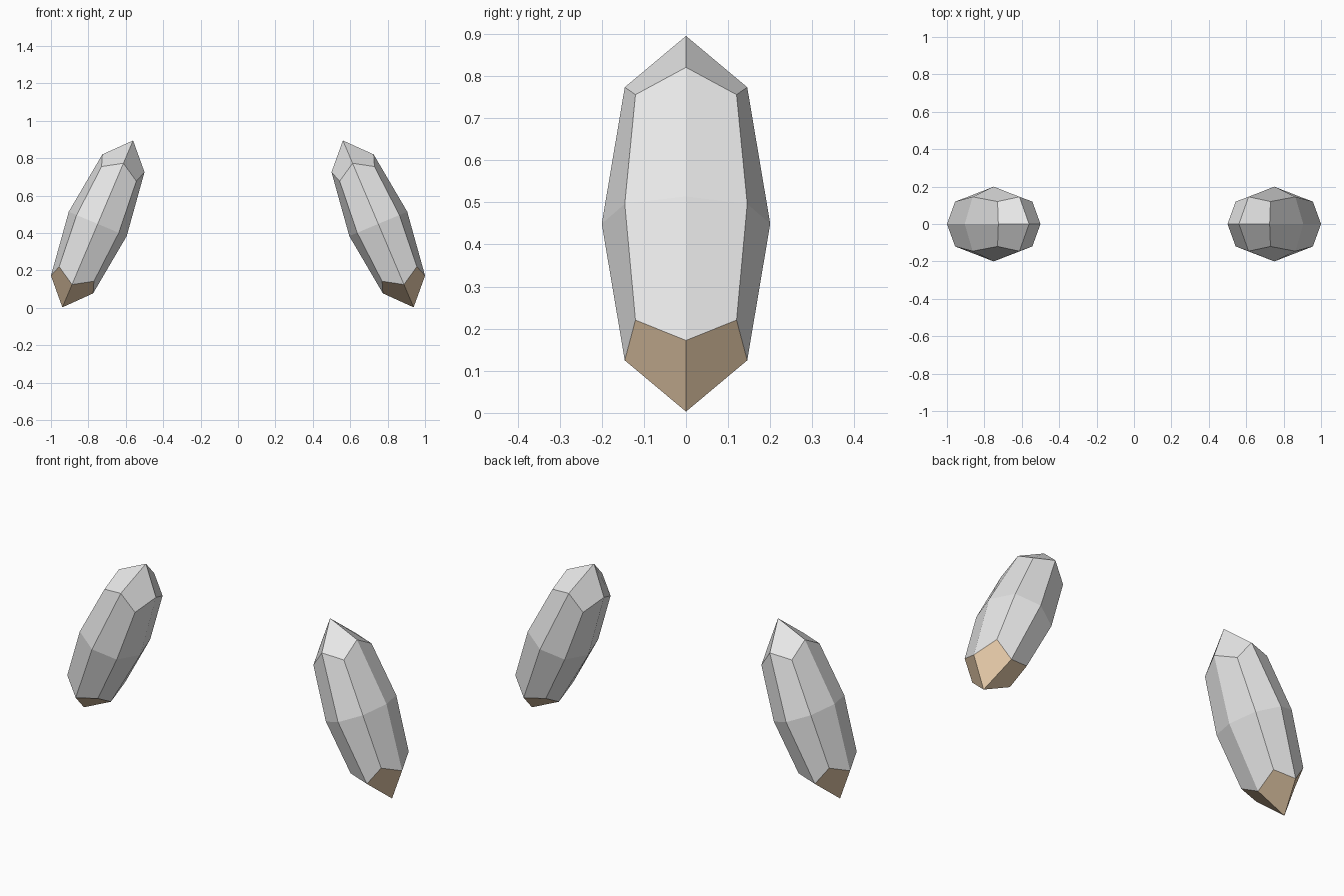
import bpy, bmesh
from mathutils import Vector

if "Cube" in bpy.data.objects:
    bpy.data.objects.remove(bpy.data.objects["Cube"])


def material(name, rgb):
    m = bpy.data.materials.new(name)
    m.diffuse_color = (*rgb, 1)
    m.use_nodes = True
    m.node_tree.nodes["Principled BSDF"].inputs["Base Color"].default_value = m.diffuse_color
    return m


grey = material("pale grey", (0.8, 0.8, 0.8))
tan = material("tan", (0.8, 0.6, 0.4))

# Radial scale for face centres, edge midpoints and corners of the rounded cube
ROUND = {1: 1.0, 2: 0.727, 3: 0.6}


def faceted_pod(name, side):
    """Tilted, stretched rounded cube with a tan lower tip."""
    across = Vector((0.155 * side, 0, 0.065))
    depth = Vector((0, 0.2, 0))
    along = Vector((-0.189 * side, 0, 0.446))
    centre = Vector((0.75 * side, 0, 0.449))

    bm = bmesh.new()
    bmesh.ops.create_cube(bm, size=2)
    bmesh.ops.subdivide_edges(bm, edges=bm.edges[:], cuts=1, use_grid_fill=True)

    # Tan tip: the faces on the bottom of the cube
    for f in bm.faces:
        f.material_index = 1 if f.calc_center_median().z < -0.99 else 0

    # Round the cube, then stretch and tilt it
    for v in bm.verts:
        c = [round(a) for a in v.co]
        k = ROUND[sum(abs(a) for a in c)]
        v.co = centre + k * (c[0] * across + c[1] * depth + c[2] * along)
    bmesh.ops.recalc_face_normals(bm, faces=bm.faces[:])

    me = bpy.data.meshes.new(name)
    bm.to_mesh(me)
    bm.free()
    me.materials.append(grey)
    me.materials.append(tan)
    bpy.context.collection.objects.link(bpy.data.objects.new(name, me))


faceted_pod("right_pod", 1)
faceted_pod("left_pod", -1)
